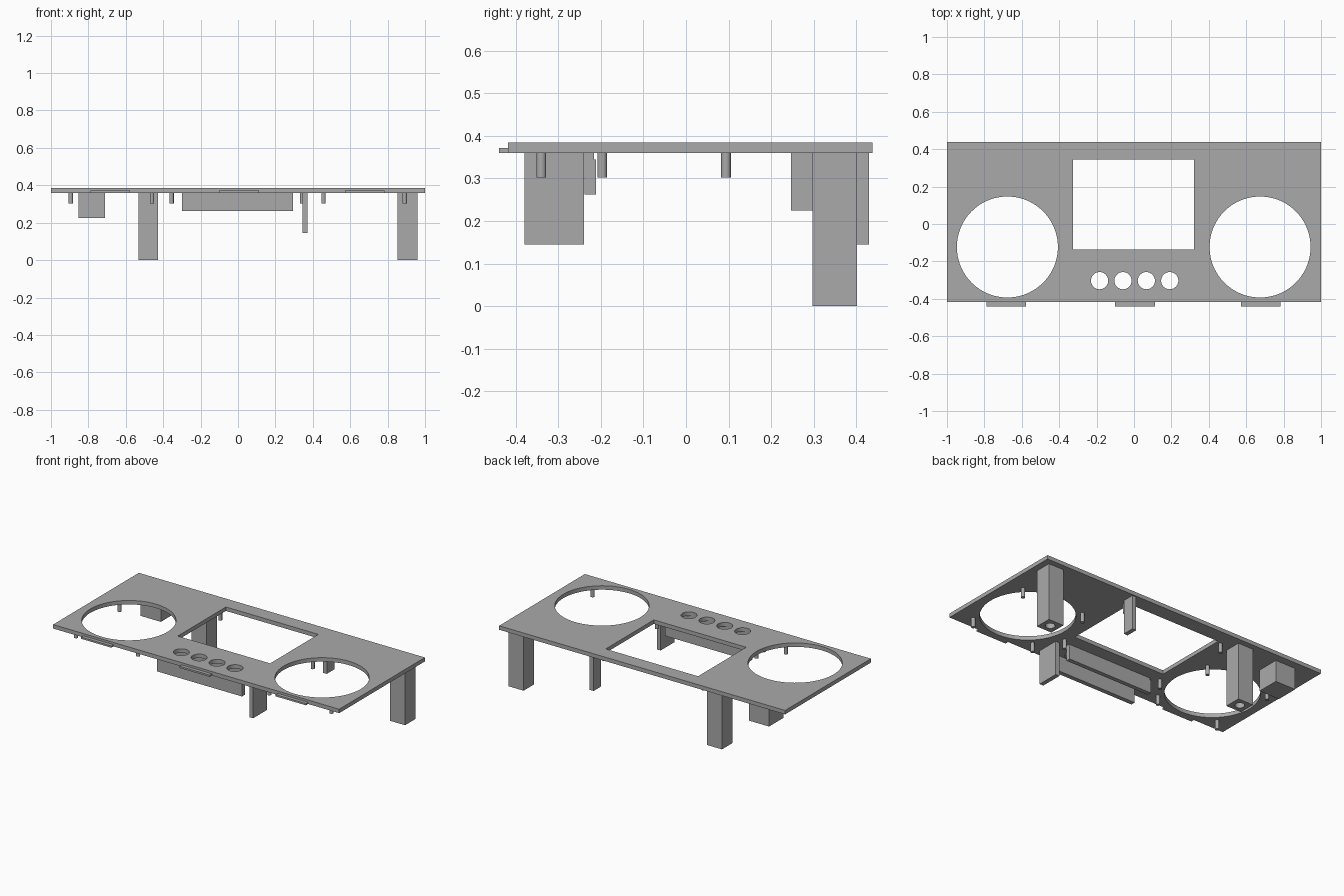
import bpy
from mathutils import Vector

cube = bpy.data.objects.get("Cube")
if cube:
    bpy.data.objects.remove(cube, do_unlink=True)

grey = bpy.data.materials.new("plain_grey")
grey.use_nodes = True
colour = (0.40, 0.40, 0.40, 1)
grey.diffuse_color = colour
grey.node_tree.nodes["Principled BSDF"].inputs["Base Color"].default_value = colour

UNDER, TOP = 0.36, 0.385


def finish(name):
    ob = bpy.context.object
    ob.name = name
    ob.data.materials.append(grey)
    return ob


def box(name, x, y, z):
    """Box from (min, max) ranges."""
    lo, hi = Vector((x[0], y[0], z[0])), Vector((x[1], y[1], z[1]))
    bpy.ops.mesh.primitive_cube_add(size=1, location=(lo + hi) / 2)
    ob = bpy.context.object
    ob.scale = hi - lo
    bpy.ops.object.transform_apply(location=False, rotation=False, scale=True)
    return finish(name)


def rod(name, x, y, r, z, sides=64):
    bpy.ops.mesh.primitive_cylinder_add(
        vertices=sides, radius=r, depth=z[1] - z[0],
        location=(x, y, (z[0] + z[1]) / 2))
    return finish(name)


def cut(target, cutters):
    """Subtract the cutters from the target, then drop them."""
    for c in cutters:
        c.hide_render = True
        mod = target.modifiers.new("cut", 'BOOLEAN')
        mod.operation = 'DIFFERENCE'
        mod.solver = 'EXACT'
        mod.object = c
        bpy.context.view_layer.objects.active = target
        bpy.ops.object.modifier_apply(modifier=mod.name)
        bpy.data.objects.remove(c, do_unlink=True)


def smooth(ob):
    bpy.ops.object.select_all(action='DESELECT')
    ob.select_set(True)
    bpy.context.view_layer.objects.active = ob
    bpy.ops.object.shade_smooth_by_angle()


# Panel with speaker holes, display window and button holes
panel = box("panel", (-1, 1), (-0.418, 0.438), (UNDER, TOP))
through = (UNDER - 0.1, TOP + 0.1)
speakers = [(-0.677, -0.123), (0.674, -0.123)]
cutters = [rod("speaker_cutter", x, y, 0.27, through, 96) for x, y in speakers]
cutters += [rod("button_cutter", -0.184 + 0.125 * i, -0.303, 0.046, through, 48)
            for i in range(4)]
cutters.append(box("window_cutter", (-0.326, 0.32), (-0.136, 0.345), through))
cut(panel, cutters)
smooth(panel)

# Thin tabs along the front edge
for x in (-0.683, 0.005, 0.677):
    box("front_tab", (x - 0.106, x + 0.106), (-0.44, -0.41), (UNDER, 0.371))

# Legs with a screw hole in the foot
for x in (-0.48, 0.907):
    leg = box("leg", (x - 0.053, x + 0.053), (0.297, 0.402), (0, UNDER))
    cut(leg, [rod("screw_cutter", x, 0.35, 0.028, (-0.1, 0.12), 24)])
    smooth(leg)

# Block and fins below the panel
box("rear_block", (-0.853, -0.712), (0.247, 0.389), (0.225, UNDER))
box("front_fin", (0.345, 0.372), (-0.38, -0.24), (0.145, UNDER))
box("rear_fin", (0.345, 0.372), (0.355, 0.43), (0.145, UNDER))

# Two rails that hold the button board
rail = (-0.30, 0.294)
box("front_rail", rail, (-0.38, -0.352), (0.262, UNDER))
box("back_rail", rail, (-0.238, -0.2165), (0.262, UNDER))
box("back_rail_lip", rail, (-0.2165, -0.211), (0.262, 0.345))

# Mounting pegs around the speakers and the display
pegs = [(x + sx * 0.217, y + sy * 0.217)
        for x, y in speakers for sx in (-1, 1) for sy in (-1, 1)]
pegs += [(x, y) for x in (-0.355, 0.342) for y in (-0.197, 0.33)]
for x, y in pegs:
    smooth(rod("mounting_peg", x, y, 0.0115, (0.302, UNDER), 20))
